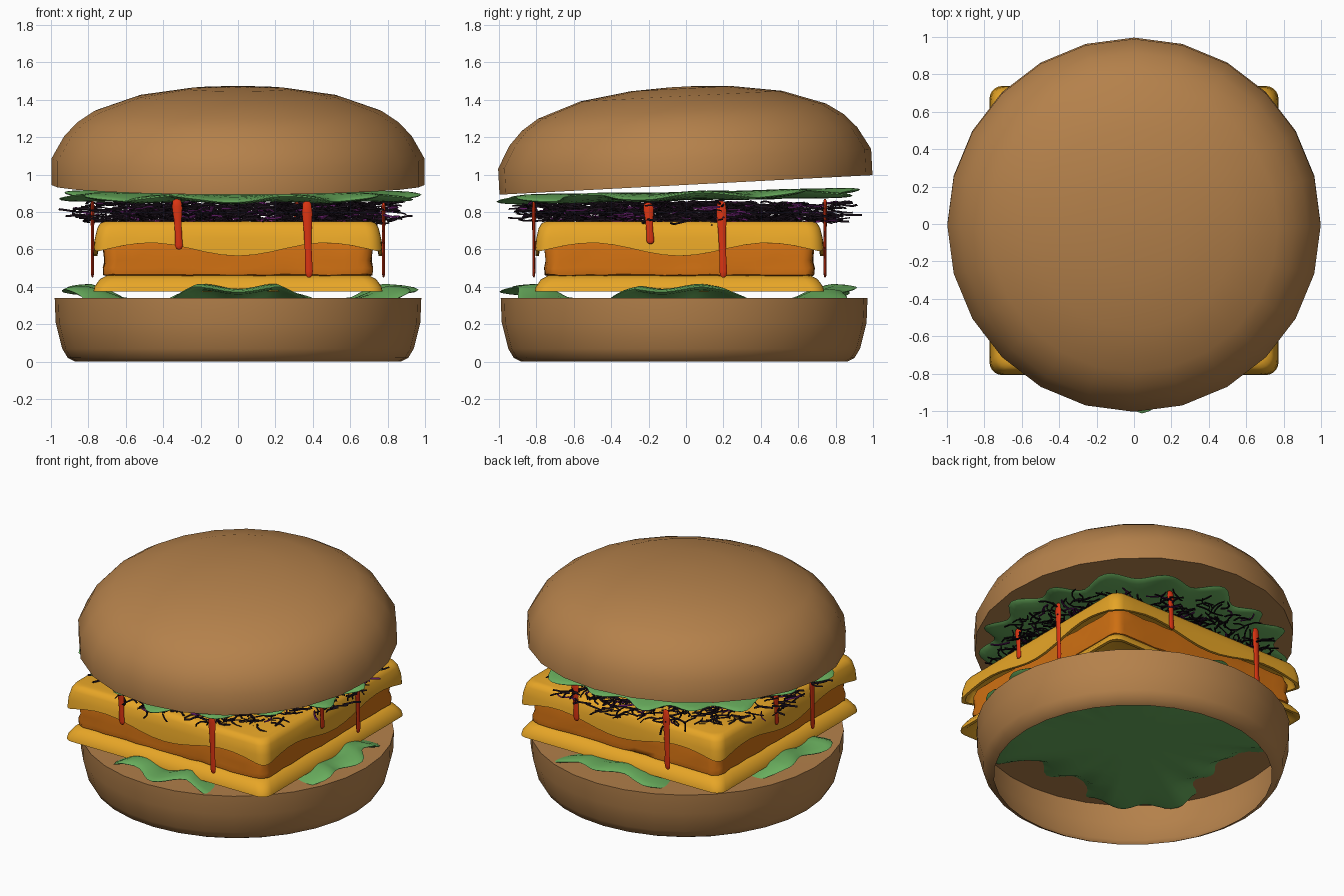
import bpy, bmesh, random
from math import sin, cos, pi, radians, sqrt
from mathutils import Vector

random.seed(4)
cube = bpy.data.objects.get("Cube")
if cube:
    bpy.data.objects.remove(cube)

CY = -0.035  # depth centre of the square layers


def material(name, r, g, b):
    m = bpy.data.materials.new(name)
    m.diffuse_color = (r, g, b, 1)
    m.use_nodes = True
    bsdf = next(n for n in m.node_tree.nodes if n.type == 'BSDF_PRINCIPLED')
    bsdf.inputs["Base Color"].default_value = (r, g, b, 1)
    bsdf.inputs["Roughness"].default_value = 0.7
    return m


BUN = material("toasted_bun", 0.46, 0.22, 0.07)
GREEN = material("lettuce_green", 0.14, 0.42, 0.11)
CHEESE = material("cheese_yellow", 0.80, 0.38, 0.02)
PATTY = material("patty_orange", 0.62, 0.16, 0.006)
SAUCE = material("sauce_red", 0.72, 0.035, 0.006)
DARK = material("strand_black", 0.008, 0.004, 0.008)
PURPLE = material("strand_purple", 0.10, 0.01, 0.11)


def loft(bm, loops, start=True, end=True, mat=0):
    """Skin a list of equal-length point loops, optionally capping the ends."""
    rings = [[bm.verts.new(p) for p in loop] for loop in loops]
    n = len(rings[0])
    faces = []
    for a, b in zip(rings, rings[1:]):
        for i in range(n):
            j = (i + 1) % n
            faces.append(bm.faces.new((a[i], a[j], b[j], b[i])))
    if start:
        faces.append(bm.faces.new(rings[0][::-1]))
    if end:
        faces.append(bm.faces.new(rings[-1]))
    for f in faces:
        f.material_index = mat


def finish(bm, name, *mats, angle=40):
    bmesh.ops.recalc_face_normals(bm, faces=bm.faces)
    mesh = bpy.data.meshes.new(name)
    bm.to_mesh(mesh)
    bm.free()
    for m in mats:
        mesh.materials.append(m)
    ob = bpy.data.objects.new(name, mesh)
    bpy.context.collection.objects.link(ob)
    bpy.ops.object.select_all(action='DESELECT')
    ob.select_set(True)
    bpy.context.view_layer.objects.active = ob
    bpy.ops.object.shade_smooth_by_angle(angle=radians(angle))
    return ob


def circle(r, z, n):
    return [(r * cos(2 * pi * i / n), r * sin(2 * pi * i / n), z) for i in range(n)]


def lathe(name, profile, n, mat, **caps):
    bm = bmesh.new()
    loft(bm, [circle(r, z, n) for r, z in profile], **caps)
    return finish(bm, name, mat)


def rounded_square(h, z, corner=0.07, steps=16, arc=5):
    """Loop of a rounded square; z is a number or a function of side position."""
    pts = []
    c = h - corner
    for k in range(4):
        side = [(h, -c + 2 * c * i / steps) for i in range(steps)]
        side += [(c + corner * cos(a), c + corner * sin(a))
                 for a in (pi / 2 * i / arc for i in range(arc))]
        for x, y in side:
            for _ in range(k):
                x, y = -y, x
            height = z(min(abs(x), abs(y))) if callable(z) else z
            pts.append((x, y + CY, height))
    return pts


def square_layer(name, rings, mat, jitter=0.0):
    bm = bmesh.new()
    loft(bm, [rounded_square(h, z) for h, z in rings])
    for v in bm.verts:
        v.co += Vector([random.uniform(-jitter, jitter) for _ in range(3)])
    return finish(bm, name, mat, angle=50)


# Buns: the lower one is an open-bottomed shell, the upper one a tilted dome
bun = lathe("bottom_bun", [(0.87, 0), (0.91, 0.02), (0.94, 0.07), (0.975, 0.21),
                           (0.98, 0.34), (0.96, 0.338)], 32, BUN, start=False)
bun.location.y = -0.01
top = lathe("top_bun", [(0.998, 0), (0.998, 0.14), (0.93, 0.26), (0.86, 0.335),
                        (0.77, 0.395), (0.54, 0.475), (0.27, 0.515), (0.06, 0.525)],
            24, BUN)
top.location.z = 0.945
top.rotation_euler.x = radians(3)


# Lettuce leaves: wavy-edged discs
def lettuce(name, height, spike, tilt):
    n = 144

    def ring(frac, side):
        pts = []
        for i in range(n):
            t = 2 * pi * i / n
            edge = 0.92 + spike * cos(17 * t + 0.8 * sin(3 * t)) + 0.02 * cos(5 * t + 1)
            r = frac * edge
            z = height(t, frac) + side * 0.022 * sqrt(max(0, 1 - frac ** 8))
            pts.append((r * cos(t), r * sin(t) - 0.025, z + tilt * r * sin(t)))
        return pts

    fracs = [0.2, 0.5, 0.7, 0.8, 0.88, 0.95, 0.99]
    bm = bmesh.new()
    loft(bm, [ring(f, -1) for f in fracs] + [ring(1, 0)]
         + [ring(f, 1) for f in reversed(fracs)])
    return finish(bm, name, GREEN, angle=80)


def low_leaf(t, f):
    # rises above the bun only along the middle of each side
    lift = min(1, max(0, cos(4 * t) + 0.5))
    rim = min(1, max(0, (f - 0.65) / 0.2))
    return 0.30 + rim * (0.085 * lift + 0.013 * sin(13 * t) * lift)


def high_leaf(t, f):
    return 0.885 + 0.016 * f ** 4 * sin(9 * t + 0.5)


lettuce("bottom_lettuce", low_leaf, 0.035, 0)
lettuce("top_lettuce", high_leaf, 0.05, 0.02)


# Cheese slices with draped skirts, and the patty between them
def drape(x):
    return 0.60 - 0.035 * cos(pi * x / 0.47)


square_layer("bottom_cheese", [(0.66, 0.44), (0.70, 0.425), (0.75, 0.378), (0.773, 0.376),
                               (0.768, 0.40), (0.74, 0.44), (0.70, 0.462)], CHEESE)
square_layer("patty", [(0.69, 0.455), (0.717, 0.465), (0.72, 0.50), (0.712, 0.54),
                       (0.718, 0.60), (0.70, 0.65)], PATTY, jitter=0.004)
square_layer("top_cheese", [(0.70, 0.70), (0.73, 0.68), (0.752, drape), (0.77, drape),
                            (0.765, 0.66), (0.752, 0.715), (0.735, 0.742),
                            (0.71, 0.75)], CHEESE)

# Shredded strands scattered under the top leaf
bm = bmesh.new()
for _ in range(1100):
    a = random.uniform(0, 2 * pi)
    r = 0.86 * sqrt(random.uniform(0.12, 1))
    p = Vector((r * cos(a), r * sin(a) + CY / 2, random.uniform(0.745, 0.85)))
    heading = random.uniform(0, 2 * pi)
    bend = random.uniform(-0.7, 0.7)
    size = random.uniform(0.004, 0.007)
    loops = []
    for k in range(4):
        side = Vector((-sin(heading), cos(heading), 0)) * size
        up = Vector((0, 0, size))
        loops.append([p + side - up * 0.6, p - side - up * 0.6, p + up])
        p = p + Vector((cos(heading), sin(heading), random.uniform(-0.25, 0.2))) * 0.04
        p.z = max(p.z, 0.728)
        heading += bend
    loft(bm, loops, mat=1 if random.random() < 0.12 else 0)
finish(bm, "shredded_strands", DARK, PURPLE)


# Sauce drips: flattened tapering runs, repeated on opposite sides
def drip(name, along, low, high, on_x, sign):
    bm = bmesh.new()
    loops = []
    for f, w in ((0, 0.006), (0.02, 0.016), (0.08, 0.021), (0.3, 0.018),
                 (0.6, 0.021), (0.85, 0.028), (0.97, 0.022), (1, 0.008)):
        loop = []
        for i in range(8):
            t = 2 * pi * i / 8
            u = along - 0.012 * f + w * cos(t)
            d = 0.778 + 0.4 * w * sin(t)
            x, y = (d, u) if on_x else (u, -d)
            loop.append((sign * x, sign * y + CY, low + (high - low) * f))
        loops.append(loop)
    loft(bm, loops)
    finish(bm, name, SAUCE, angle=60)


for sign, (face, side) in ((1, ("front", "left")), (-1, ("back", "right"))):
    drip(face + "_short_drip", -0.315, 0.60, 0.87, False, sign)
    drip(face + "_long_drip", 0.38, 0.45, 0.86, False, sign)
    drip(side + "_short_drip", -0.155, 0.63, 0.85, True, sign)
    drip(side + "_long_drip", 0.235, 0.45, 0.86, True, sign)
